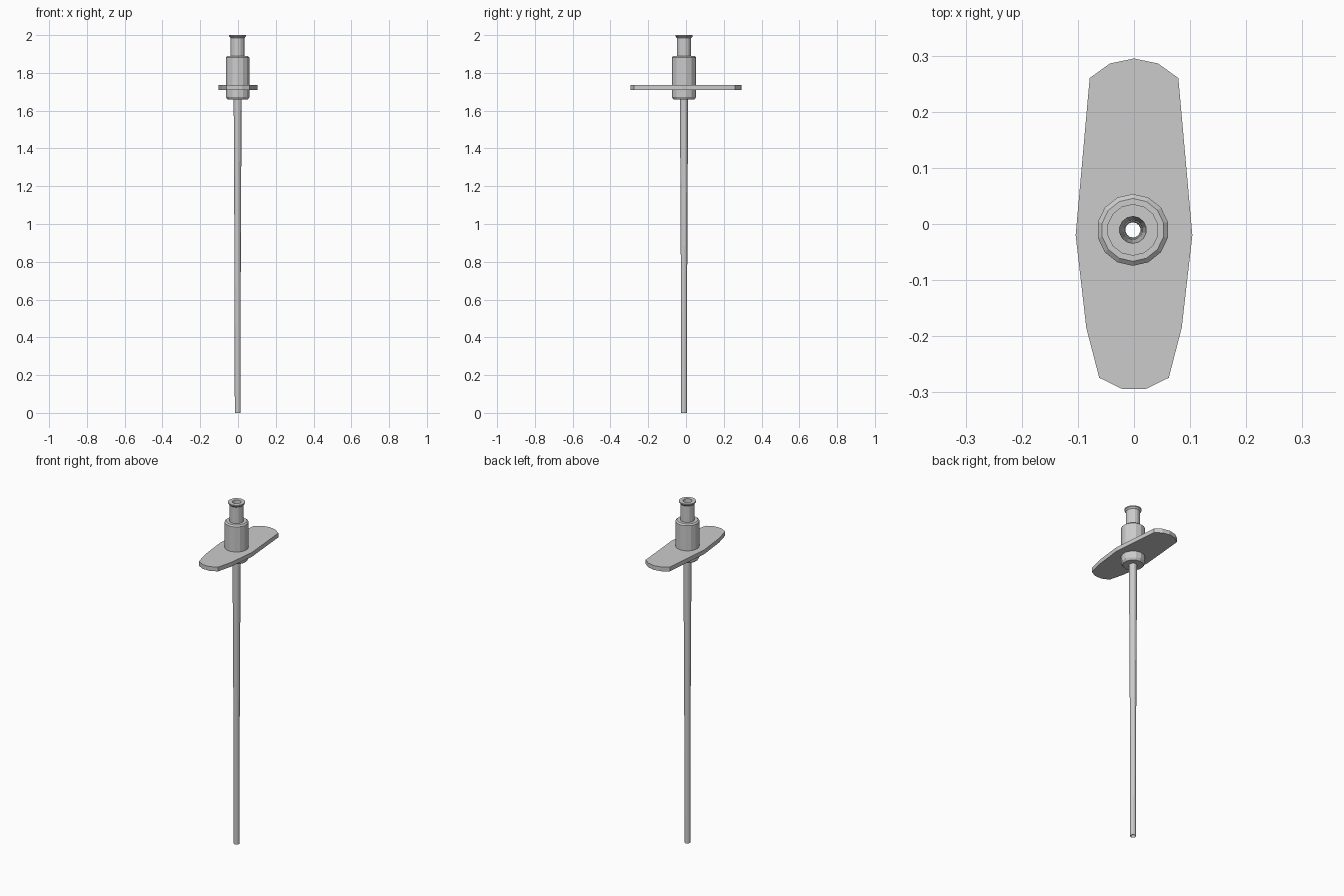
import bpy, bmesh, math

if "Cube" in bpy.data.objects:
    bpy.data.objects.remove(bpy.data.objects["Cube"])

AXIS = (-0.002, -0.0105)   # common axis of the hub and tube
SIDES = 14


def ring_points(radius, z, sides=SIDES):
    return [(AXIS[0] + radius * math.sin(2 * math.pi * i / sides),
             AXIS[1] + radius * math.cos(2 * math.pi * i / sides), z)
            for i in range(sides)]


def finish(bm, name):
    bmesh.ops.recalc_face_normals(bm, faces=bm.faces)
    mesh = bpy.data.meshes.new(name)
    bm.to_mesh(mesh)
    bm.free()
    obj = bpy.data.objects.new(name, mesh)
    bpy.context.collection.objects.link(obj)
    return obj


def lathe(name, profile):
    """Revolve a closed (radius, z) profile around the axis."""
    bm = bmesh.new()
    rings = [[bm.verts.new(p) for p in ring_points(r, z)] for r, z in profile]
    for a, b in zip(rings, rings[1:] + rings[:1]):
        for i in range(SIDES):
            j = (i + 1) % SIDES
            bm.faces.new((a[i], a[j], b[j], b[i]))
    return finish(bm, name)


# Hub with neck, flared mouth and funnel bore
lathe("hub", [
    (0.020, 1.66), (0.056, 1.66), (0.064, 1.672), (0.064, 1.882),
    (0.056, 1.889), (0.038, 1.889), (0.038, 1.985), (0.046, 1.994),
    (0.046, 2.0), (0.024, 2.0), (0.017, 1.87), (0.017, 1.66)])

# Long tapered hollow tube
lathe("tube", [
    (0.0135, 0.0), (0.0155, 0.0), (0.016, 0.45), (0.0175, 0.9),
    (0.020, 1.36), (0.0215, 1.67), (0.0155, 1.67)])

# Flat wing plate, symmetric in x, with a hole where the hub passes through
half = [(0.021, -0.294), (0.062, -0.274), (0.085, -0.185), (0.104, -0.02),
        (0.079, 0.26), (0.043, 0.286)]
outline = half + [(0, 0.295)] + [(-x, y) for x, y in reversed(half)]
bm = bmesh.new()
for loop in ([(x, y, 1.71) for x, y in outline], ring_points(0.06, 1.71)):
    verts = [bm.verts.new(p) for p in loop]
    for a, b in zip(verts, verts[1:] + verts[:1]):
        bm.edges.new((a, b))
bmesh.ops.triangle_fill(bm, edges=bm.edges[:], use_beauty=True)
# Keep the middle open
middle = [f for f in bm.faces if all(
    math.hypot(v.co.x - AXIS[0], v.co.y - AXIS[1]) < 0.062 for v in f.verts)]
bmesh.ops.delete(bm, geom=middle, context='FACES_ONLY')
ext = bmesh.ops.extrude_face_region(bm, geom=bm.faces[:], use_keep_orig=True)
top = [g for g in ext["geom"] if isinstance(g, bmesh.types.BMVert)]
bmesh.ops.translate(bm, vec=(0, 0, 0.025), verts=top)
finish(bm, "wing_plate")
